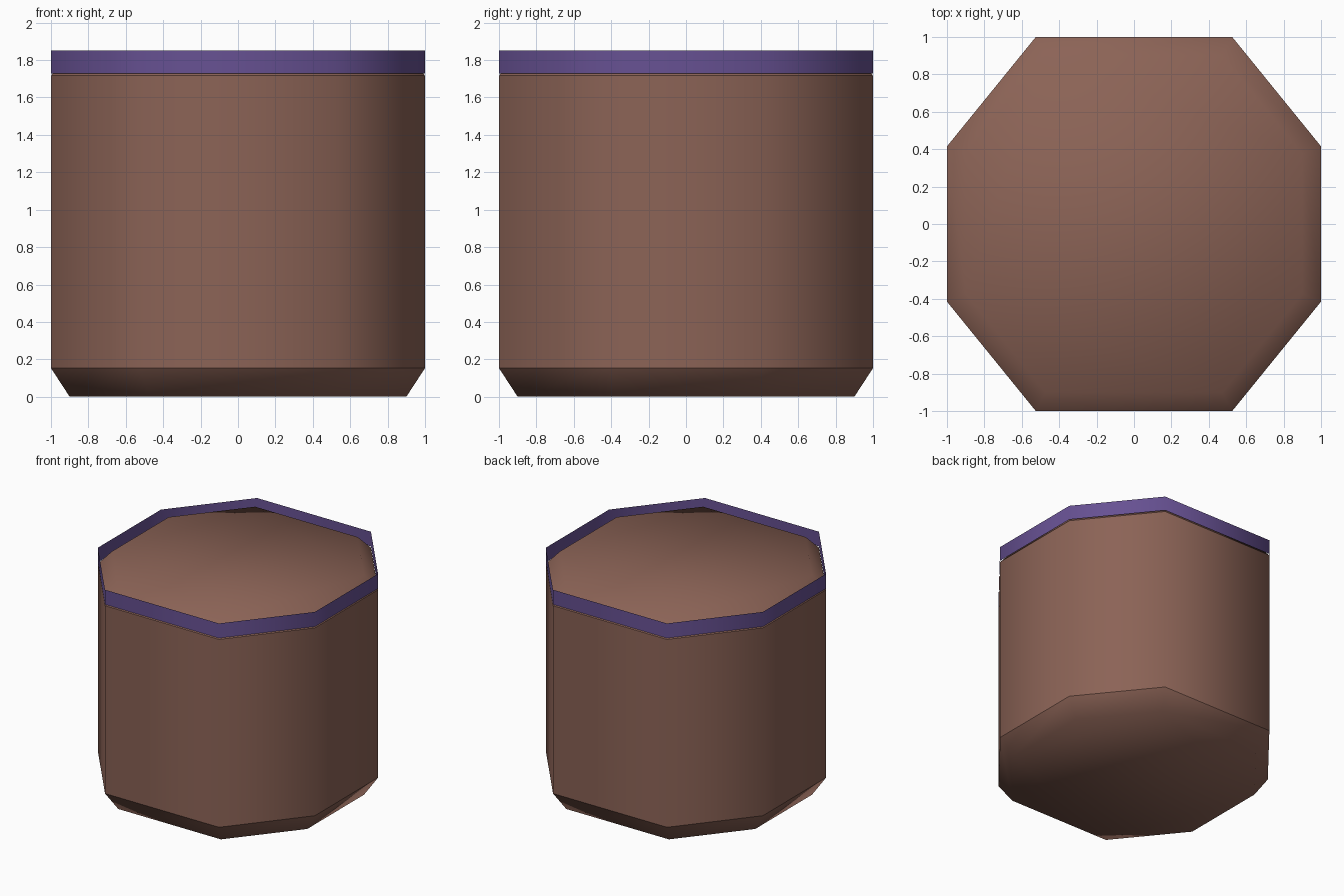
import bpy

if "Cube" in bpy.data.objects:
    bpy.data.objects.remove(bpy.data.objects["Cube"])

# Eight-sided outline shared by every part
A, B = 0.525, 0.415
OUTLINE = [(1, -B), (1, B), (A, 1), (-A, 1), (-1, B), (-1, -B), (-A, -1), (A, -1)]


def material(name, color):
    mat = bpy.data.materials.new(name)
    mat.diffuse_color = color
    mat.use_nodes = True
    mat.node_tree.nodes["Principled BSDF"].inputs["Base Color"].default_value = mat.diffuse_color
    return mat


def loft(name, rings, mat, cap_bottom=False, cap_top=False):
    """Smooth shell through scaled outlines given as (scale, z), bottom to top."""
    n = len(OUTLINE)
    verts = [(x * s, y * s, z) for s, z in rings for x, y in OUTLINE]
    faces = []
    for k in range(len(rings) - 1):
        for i in range(n):
            j = (i + 1) % n
            faces.append((k * n + i, k * n + j, (k + 1) * n + j, (k + 1) * n + i))
    if cap_bottom:
        faces.append(tuple(reversed(range(n))))
    if cap_top:
        faces.append(tuple(range(len(verts) - n, len(verts))))
    mesh = bpy.data.meshes.new(name)
    mesh.from_pydata(verts, [], faces)
    mesh.materials.append(mat)
    for p in mesh.polygons:
        p.use_smooth = True
    obj = bpy.data.objects.new(name, mesh)
    bpy.context.collection.objects.link(obj)
    return obj


brown = material("brown", (0.26, 0.125, 0.093, 1))
purple = material("purple", (0.135, 0.082, 0.29, 1))

# Chamfered base, straight wall and chamfered lid
loft("base", [(0.9, 0), (1, 0.153)], brown, cap_bottom=True)
loft("wall", [(1, 0.153), (1, 1.717)], brown)
loft("lid", [(1, 1.717), (0.9, 1.83)], brown, cap_top=True)

# Thin open band standing around the lid
loft("rim_band", [(1, 1.728), (1, 1.85)], purple)
